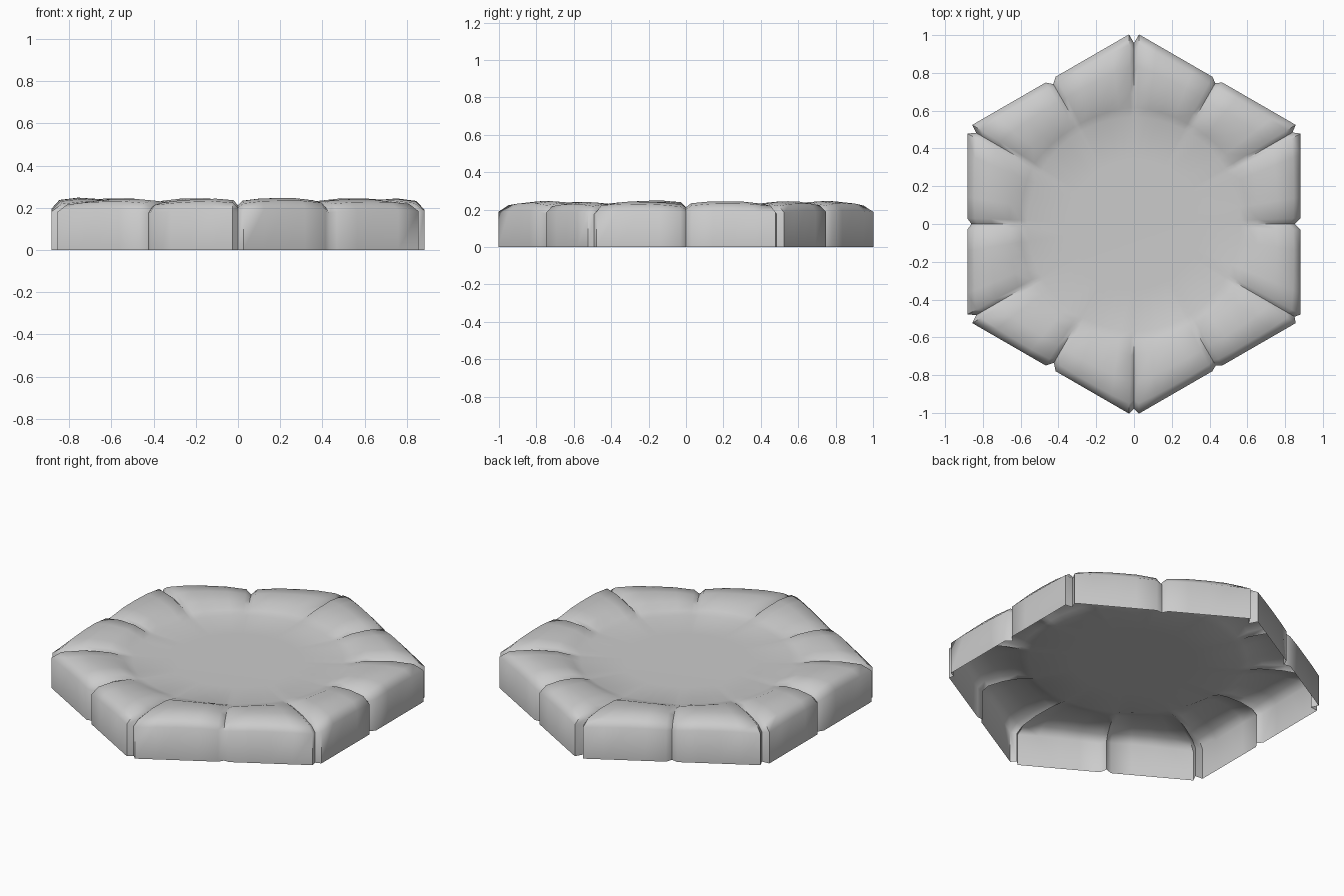
import bpy, bmesh, math, random
from mathutils import Vector

if "Cube" in bpy.data.objects:
    bpy.data.objects.remove(bpy.data.objects["Cube"])

random.seed(11)
R = 1.019            # hexagon corner radius before the corner joints clip it
FLOOR_R, FLOOR_Z = 0.565, 0.193

# Stone cross-section: (fraction from outer wall to floor, height at middle, height at joint)
PROFILE = [(0.0, 0.0, 0.0), (0.0, 0.195, 0.175), (0.11, 0.236, 0.20),
           (0.38, 0.248, 0.212), (0.70, 0.240, 0.210), (0.88, 0.215, 0.202), (1.0, 0.196, 0.196)]
COLUMNS = [(0.0, 0.0), (0.06, 0.65), (0.28, 0.95), (0.5, 1.0), (0.72, 0.95), (0.94, 0.65)]

# Outline anchors: hexagon corners and edge midpoints, giving twelve stones
corners = [Vector((R * math.cos(math.radians(90 + 60 * i)),
                   R * math.sin(math.radians(90 + 60 * i)))) for i in range(6)]
anchors = []
for i in range(6):
    anchors += [corners[i], (corners[i] + corners[(i + 1) % 6]) / 2]

bm = bmesh.new()
columns = []
for i in range(12):
    a, b = anchors[i], anchors[(i + 1) % 12]
    lift = random.uniform(-0.008, 0.001)
    tilt = random.uniform(-0.02, 0.02)
    joint = random.uniform(0.05, 0.11) + (0.03 if i % 2 == 0 else 0)
    for u, full in COLUMNS:
        outer = a.lerp(b, u)
        inner = outer.normalized() * FLOOR_R
        col = []
        for k, (t, z_mid, z_joint) in enumerate(PROFILE):
            # joints are pulled inwards, stone ends are slightly rounded
            t2 = t + (1 - t) * (joint if u == 0 else 0)
            if 2 <= k <= 3:
                t2 += 0.04 * (1 - full) * (u > 0)
            p = outer.lerp(inner, t2)
            z = z_joint + (z_mid - z_joint) * full
            if 1 <= k <= 5:
                z += (lift + tilt * (u - 0.5)) * full
            col.append(bm.verts.new((p.x, p.y, min(z, 0.248))))
        columns.append(col)

# Stone rim surface
n = len(columns)
for i in range(n):
    c, d = columns[i], columns[(i + 1) % n]
    for k in range(len(PROFILE) - 1):
        bm.faces.new((c[k], d[k], d[k + 1], c[k + 1]))

# Sunken floor disc, open underneath
mid = []
for c in columns:
    v = c[-1].co
    mid.append(bm.verts.new((v.x * 0.6, v.y * 0.6, FLOOR_Z)))
centre = bm.verts.new((0, 0, FLOOR_Z))
for i in range(n):
    j = (i + 1) % n
    bm.faces.new((columns[i][-1], columns[j][-1], mid[j], mid[i]))
    bm.faces.new((mid[i], mid[j], centre))

bmesh.ops.recalc_face_normals(bm, faces=bm.faces)
bm.normal_update()
if centre.normal.z < 0:
    bmesh.ops.reverse_faces(bm, faces=bm.faces)
mesh = bpy.data.meshes.new("stone_rimmed_hex_tile")
bm.to_mesh(mesh)
bm.free()
tile = bpy.data.objects.new("stone_rimmed_hex_tile", mesh)
bpy.context.collection.objects.link(tile)
bpy.context.view_layer.objects.active = tile
tile.select_set(True)
bpy.ops.object.shade_smooth_by_angle(angle=math.radians(60))
